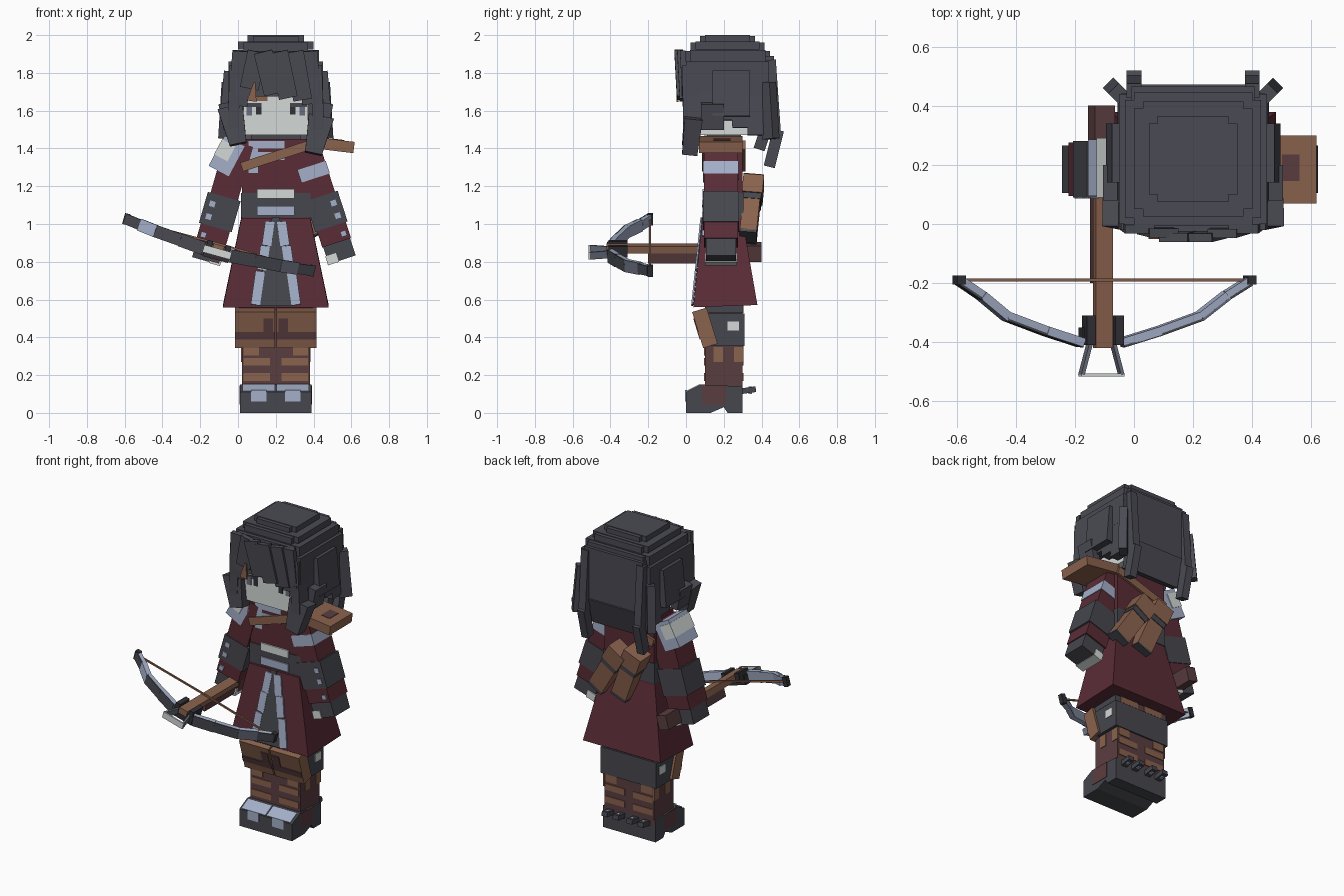
import bpy
import bmesh
from math import radians
from mathutils import Matrix, Vector

if "Cube" in bpy.data.objects:
    bpy.data.objects.remove(bpy.data.objects["Cube"])


def material(name, *rgb):
    linear = [((c / 255 + .055) / 1.055) ** 2.4 for c in rgb] + [1]
    mat = bpy.data.materials.new(name)
    mat.use_nodes = True
    mat.diffuse_color = linear
    mat.node_tree.nodes["Principled BSDF"].inputs["Base Color"].default_value = linear
    return mat


HAIR = material("charcoal hair", 74, 74, 83)
DARK = material("dark leather", 70, 71, 78)
MAROON = material("maroon cloth", 90, 44, 54)
BROWN = material("brown leather", 138, 98, 77)
UMBER = material("dark umber cloth", 90, 61, 64)
BLUE = material("pale blue grey", 164, 175, 200)
STEEL = material("dull steel", 105, 110, 125)
PALE = material("pale skin", 212, 218, 216)
BLACK = material("near black", 48, 48, 54)


def turn(x=0, y=0, z=0):
    spin = Matrix.Rotation(radians(z), 4, "Z") @ Matrix.Rotation(radians(y), 4, "Y")
    return spin @ Matrix.Rotation(radians(x), 4, "X")


# Centimetre frame centred on the figure
BODY = Matrix.Translation((.2, .2, 0)) @ Matrix.Scale(.01, 4)
SIDES = (("left", 1), ("right", -1))


def finish(name, bm, color, matrix):
    bm.transform(matrix)
    bmesh.ops.recalc_face_normals(bm, faces=bm.faces)
    mesh = bpy.data.meshes.new(name)
    bm.to_mesh(mesh)
    bm.free()
    mesh.materials.append(color)
    bpy.context.collection.objects.link(bpy.data.objects.new(name, mesh))


def box(name, color, size, at, tilt=None, top=(1, 1), frame=BODY):
    """A box, optionally tilted, with its top face scaled by 'top'."""
    bm = bmesh.new()
    bmesh.ops.create_cube(bm, size=1)
    for v in bm.verts:
        if v.co.z > 0:
            v.co.x *= top[0]
            v.co.y *= top[1]
        v.co = Vector(a * b for a, b in zip(v.co, size))
    finish(name, bm, color, frame @ Matrix.Translation(at) @ (tilt or Matrix()))


def beam(name, color, start, end, width, height, frame):
    start, end = Vector(start), Vector(end)
    way = end - start
    box(name, color, (width, way.length, height), (start + end) / 2,
        way.to_track_quat("Y", "Z").to_matrix().to_4x4(), frame=frame)


def side_profile(name, color, points, x, width):
    """A side outline (y, z) extruded along x."""
    bm = bmesh.new()
    face = bm.faces.new([bm.verts.new((x - width / 2, y, z)) for y, z in points])
    move = bmesh.ops.extrude_face_region(bm, geom=[face])["geom"]
    bmesh.ops.translate(bm, vec=(width, 0, 0),
                        verts=[v for v in move if isinstance(v, bmesh.types.BMVert)])
    finish(name, bm, color, BODY)


# Legs and boots
BOOT = [(-20, 0), (-20, 11), (-12, 15), (10, 14), (10, 0), (2, 0), (0, 3), (-7, 0)]
for side, s in SIDES:
    x = 9 * s
    side_profile(side + "_boot", DARK, BOOT, x + s / 2, 19)
    box(side + "_boot_side", UMBER, (.6, 13, 10), (19 * s, -5, 9.5))
    box(side + "_boot_toe_trim", BLUE, (17, 8, .9), (x, -16, 13.1), turn(x=27))
    box(side + "_boot_buckle", BLUE, (8, .9, 6), (x, -20, 9))
    box(side + "_leg", UMBER, (18, 20, 50), (x, 0, 35))
    box(side + "_thigh_wrap", DARK, (20, 20, 17), (x + s, 1, 44))
    box(side + "_thigh_strap", DARK, (19, 20, 6), (x + s, 0, 56))
    box(side + "_thigh_back_patch", BROWN, (13, .9, 4), (x, 10, 55))
    box(side + "_thigh_stud", PALE, (.9, 6, 5), (20 * s, 5, 46))
    guard = BODY @ Matrix.Translation((11 * s, -10, 45)) @ turn(x=17)
    box(side + "_thigh_guard", BROWN, (21, 8, 20), (0, 0, 0), frame=guard)
    box(side + "_guard_stripe", UMBER, (21, .9, 4), (0, -4, -3), frame=guard)
    box(side + "_guard_notch", UMBER, (5, .9, 9), (-7 * s, -4, 2), frame=guard)
    for face, y in (("front", -10), ("back", 10)):
        for z in (19, 27):
            box(f"{side}_{face}_shin_patch", BROWN, (14, .9, 4), (x + s, y, z))
        box(f"{side}_{face}_knee_patch", BROWN, (8, .9, 5), (x + 4 * s, y, 33))
    for y in (-3, 8):
        box(side + "_outer_shin_patch", BROWN, (.9, 5, 8), (18 * s, y, 31))
    for dx in (-4, 4):
        box(side + "_spur", DARK, (4, 8, 3), (x + dx, 13, 12), turn(x=8))
        box(side + "_spur_stud", BLUE, (2, 2, 4), (x + dx, 14, 12))

# Coat, skirt and belt
box("coat_body", MAROON, (36, 20, 44), (0, 0, 123))
box("coat_skirt", MAROON, (56, 34, 47), (0, 0, 80), turn(x=2), top=(.65, .62))
front = BODY @ Matrix.Translation((0, -14.2, 80)) @ turn(x=-6)
box("skirt_split", DARK, (20, .9, 47), (0, 0, 0), top=(.2, 1), frame=front)
for side, s in SIDES:
    for x, z, tall in ((9.5, -14, 18), (6.5, 2, 13), (4, 15, 13)):
        box(side + "_split_trim", BLUE, (5, .9, tall), (x * s, -.2, z),
            turn(y=-8 * s), frame=front)
box("belt", DARK, (37, 21, 13), (0, 0, 110))
box("belt_plate", PALE, (20, 1, 5), (0, -10.8, 116))
box("belt_buckle", BLUE, (20, 1, 5), (0, -10.8, 107))
box("collar", DARK, (26, 18, 6), (0, 0, 147))
box("coat_lapel", BLUE, (5, .9, 16), (-12, -10, 135))
for z in (136, 142):
    box("coat_clasp", BLUE, (19, .9, 4), (-5, -10, z))
for name, y in (("chest_strap", -10.5), ("back_strap", 10.5)):
    box(name, BROWN, (38, 2, 5), (0, y, 136), turn(y=-18))

# Pouches on the back
for x, z, lean in ((10, 109, -32), (-4, 109, -22)):
    pouch = BODY @ Matrix.Translation((x, 14.5, z)) @ turn(x=-5, y=lean)
    box("pouch", BROWN, (11, 9, 24), (0, 0, -6), frame=pouch)
    box("pouch_base", DARK, (11, 9, 2), (0, 0, -18), frame=pouch)
    box("pouch_band", DARK, (11.6, 10, 4), (0, 0, 4), frame=pouch)
    box("pouch_lid", BROWN, (13, 11, 11), (0, 0, 11), frame=pouch)

# Arms, hanging down local -z from the shoulder
for side, s, x, lean in (("left", 1, 16, 18), ("right", -1, -20, 16)):
    arm = BODY @ Matrix.Translation((x, -1.5, 140)) @ turn(y=-lean * s)
    box(side + "_sleeve", MAROON, (15, 18, 30), (0, 0, -12), frame=arm)
    box(side + "_bracer", DARK, (18, 19, 17), (0, 0, -35), frame=arm)
    box(side + "_cuff", MAROON, (16, 18, 9), (0, 0, -48), frame=arm)
    box(side + "_glove", DARK, (15, 16, 10), (0, 0, -57), frame=arm)
    box(side + "_fingers", PALE, (6, 17, 5), (-5 * s, 0, -60), frame=arm)
    for z in (-32, -39, -49):
        box(side + "_bracer_stud", BLUE, (3, .9, 3), (5 * s, -9.5, z), frame=arm)
    if s > 0:
        box("left_sleeve_band", BLUE, (15.8, 18.8, 7), (0, 0, -13), frame=arm)

# Shoulder pieces
box("left_shoulder_pad", BROWN, (25, 23, 6), (29, -1.5, 142), turn(y=7))
box("left_pad_mark", UMBER, (6, 9, .9), (33, -1, 144.4), turn(y=7))
box("right_shoulder_cap", BLUE, (12, 19, 18), (-26, -1, 136), turn(y=28))
box("right_cap_patch", PALE, (8, 20, 9), (-27, -1, 139), turn(y=28))

# Head and face
box("head", PALE, (34, 34, 38), (0, 0, 166))
for side, s in SIDES:
    box(side + "_eyelash", DARK, (9, .9, 2), (12 * s, -17, 163))
    box(side + "_pupil", BLACK, (3, .9, 6), (9 * s, -17, 161))
    box(side + "_iris", STEEL, (3, .9, 5), (14 * s, -17, 160))
box("brow_mark", BROWN, (9, .9, 3), (-9, -17, 166.5))
box("hair_slit", BROWN, (5, 1, 10), (-12, -24.5, 170), turn(y=8), top=(.2, 1))

# Hair crown in stepped layers, each with a shorter cross under it
for size, z, tall in ((30, 198, 4), (40, 194.5, 4), (46, 189, 6), (50, 177, 18)):
    box("hair_crown", HAIR, (size, size - 6, tall), (0, 2, z))
    box("hair_crown_cross", HAIR, (size - 6, size - 1, tall), (0, 2, z - .4))

# Fringe strands: x, length, lean, forward position
for x, tall, lean, y in ((-19, 29, 4, -21), (-12, 20, 12, -22.5), (-4, 23, -14, -24),
                         (4, 25, -12, -24), (12, 26, -10, -22.5), (18, 28, -4, -21)):
    box("fringe_strand", HAIR, (10, 3, tall), (x, y, 191.5 - tall / 2),
        turn(x=3, y=lean))

# Side locks: y, width, bottom height
for side, s in SIDES:
    for y, wide, low in ((-17, 9, 150), (-8, 9, 156), (1, 10, 155), (9, 9, 151),
                         (18, 11, 147)):
        tall = 184 - low
        box(side + "_side_lock", HAIR, (6, wide, tall), (22 * s, y, low + tall / 2),
            turn(y=-2 * s), top=(1, 1.1))
    box(side + "_outer_lock", HAIR, (5, 20, 24), (26 * s, 4, 169), turn(y=-5 * s))
    box(side + "_lower_lock", HAIR, (5, 12, 14), (26.5 * s, -6, 157), turn(y=12 * s))
    low = 138 if s > 0 else 143
    box(side + "_front_lock", HAIR, (9, 8, 20), (22 * s, -17, low + 9),
        turn(x=-6, y=12 * s), top=(1.5, 1.2))
    # Long strands behind
    box(side + "_back_strand", HAIR, (5, 5, 42), (20 * s, 26.5, 166), turn(x=4))
    box(side + "_back_strand_end", HAIR, (5, 6, 20), (20 * s, 26.5, 140), turn(x=-14))
    box(side + "_corner_strand", HAIR, (5, 8, 30), (25 * s, 24, 160),
        turn(x=5, z=-45 * s))
box("back_hair", HAIR, (42, 8, 34), (0, 22.5, 172))
box("back_hair_lower", HAIR, (38, 6, 18), (0, 21.5, 148), turn(x=-18), top=(1.1, 1))

# Crossbow, rolled with the arm that holds it
bow = BODY @ Matrix.Translation((-30.5, -20, 87)) @ turn(y=15.5)
box("crossbow_stock", BROWN, (6, 56, 4), (0, -14, 0), frame=bow)
box("crossbow_under_rail", UMBER, (5, 32, 6), (0, -4, -4.5), frame=bow)
box("crossbow_butt", UMBER, (7, 28, 9), (0, 26, -2), frame=bow)
box("crossbow_head", BLACK, (14, 6, 6), (0, -38, -3), frame=bow)
for side, s in SIDES:
    box(side + "_head_bolt", BLACK, (3, 10, 6), (5 * s, -36, 0), frame=bow)
    path = [(7, -40, -2), (20, -36, -1), (34, -31, 0), (43, -24, 1), (51, -19, 2)]
    path = [Vector((x * s, y, z)) for x, y, z in path]
    facing = Vector((.4 * s, -1.3, 0))
    looks = ((DARK, 7), (DARK, 6.5), (BLUE if s < 0 else STEEL, 6.5), (DARK, 5.5))
    for (color, high), start, end in zip(looks, path, path[1:]):
        beam(side + "_bow_limb", BLUE, start, end, 2.8, high, bow)
        beam(side + "_limb_facing", color, start + facing, end + facing, .8, high, bow)
    box(side + "_limb_tip", BLACK, (3, 3, 6), path[-1], frame=bow)
    beam(side + "_bow_string", BROWN, (0, -19, 2.5), path[-1], 1, 1, bow)
    beam(side + "_stirrup_arm", STEEL, (4 * s, -40, -2), (7 * s, -51, -2), 1.2, 4, bow)
box("stirrup_bar", PALE, (15, 1, 4), (0, -51, -2), frame=bow)
